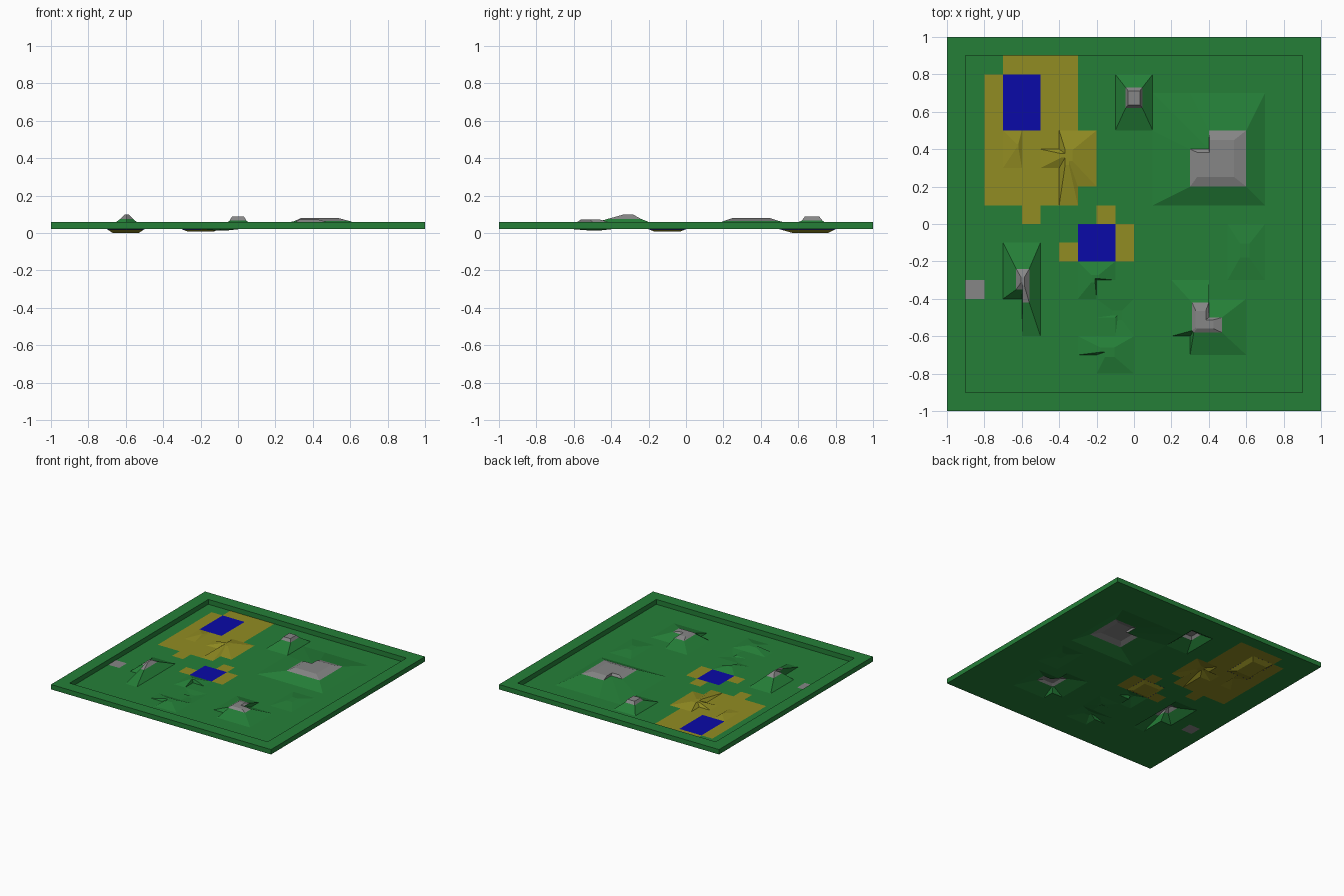
import bpy, bmesh

if "Cube" in bpy.data.objects:
    bpy.data.objects.remove(bpy.data.objects["Cube"])

FLOOR = 0.02


def material(name, rgb):
    m = bpy.data.materials.new(name)
    m.diffuse_color = (*rgb, 1)
    m.use_nodes = True
    m.node_tree.nodes["Principled BSDF"].inputs["Base Color"].default_value = m.diffuse_color
    return m


GRASS = material("grass green", (0.018, 0.212, 0.039))
SAND = material("sand yellow", (0.285, 0.262, 0.016))
WATER = material("water blue", (0.003, 0.003, 0.39))
ROCK = material("rock grey", (0.24, 0.24, 0.24))


def finish(name, bm, mats, fix=True):
    if fix:
        bmesh.ops.recalc_face_normals(bm, faces=bm.faces)
    me = bpy.data.meshes.new(name)
    bm.to_mesh(me)
    bm.free()
    for m in mats:
        me.materials.append(m)
    ob = bpy.data.objects.new(name, me)
    bpy.context.collection.objects.link(ob)


def rect(x0, x1, y0, y1):
    return [(x0, y0), (x1, y0), (x1, y1), (x0, y1)]


def shrink(poly, c, s):
    return [(c[0] + (x - c[0]) * s, c[1] + (y - c[1]) * s) for x, y in poly]


def loft(name, rings, mats, bands=None, cap=True, close=False):
    """Stack of (outline, height) rings; bands gives the material of each step."""
    bm = bmesh.new()
    vs = [[bm.verts.new((x, y, z)) for x, y in p] for p, z in rings]
    if close:
        vs.append(vs[0])
    n = len(vs[0])
    for k in range(len(vs) - 1):
        for i in range(n):
            j = (i + 1) % n
            f = bm.faces.new((vs[k][i], vs[k][j], vs[k + 1][j], vs[k + 1][i]))
            f.material_index = bands[k] if bands else 0
    if cap:
        f = bm.faces.new(vs[-1])
        f.material_index = bands[-1] if bands else 0
    # open mounds point up and out, closed frames are solid
    if close:
        finish(name, bm, mats)
    else:
        if rings[-1][1] < rings[0][1]:
            bmesh.ops.reverse_faces(bm, faces=bm.faces)
        finish(name, bm, mats, False)


def inside(x, y, poly):
    hit = False
    for (x0, y0), (x1, y1) in zip(poly, poly[1:] + poly[:1]):
        if (y0 > y) != (y1 > y) and x < (x1 - x0) * (y - y0) / (y1 - y0) + x0:
            hit = not hit
    return hit


footprints = []


def mound(name, base, centre, scale, z, mat):
    footprints.append(base)
    loft(name, [(base, FLOOR), (shrink(base, centre, scale), z)], [mat])


def peak(name, base, mid, z1, centre, steps):
    """Grassy slope with a rocky top, steps = (scale, height)."""
    footprints.append(base)
    rings = [(base, FLOOR), (mid, z1)] + [(shrink(mid, centre, s), z) for s, z in steps]
    loft(name, rings, [GRASS, ROCK], [0] + [1] * (len(steps) + 1))


# Raised border
o, i = rect(-1, 1, -1, 1), rect(-.9, .9, -.9, .9)
loft("border_wall", [(o, FLOOR), (o, .06), (i, .06), (i, FLOOR)], [GRASS],
     cap=False, close=True)

# Rocky hills
peak("north_hill", rect(-.1, .1, .5, .8), rect(-.045, .045, .62, .73), .066,
     (0, .67), [(.7, .088)])
peak("west_hill",
     [(-.5, -.1), (-.7, -.1), (-.7, -.4), (-.6, -.4), (-.6, -.6), (-.5, -.6)][::-1],
     [(-.56, -.24), (-.63, -.24), (-.63, -.35), (-.595, -.35), (-.595, -.42), (-.56, -.42)][::-1],
     .075, (-.595, -.3), [(.75, .083), (.25, .1)])
peak("east_plateau",
     [(.1, .1), (.7, .1), (.7, .7), (.3, .7), (.1, .7), (.1, .5)],
     [(.3, .2), (.6, .2), (.6, .5), (.4, .5), (.4, .4), (.3, .4)],
     .063, (.41, .35), [(.66, .08)])
peak("south_hill",
     [(.2, -.6), (.3, -.6), (.3, -.7), (.6, -.7), (.6, -.4), (.4, -.4), (.4, -.3), (.2, -.3)],
     [(.31, -.57), (.315, -.575), (.32, -.58), (.47, -.58), (.47, -.5), (.4, -.5), (.4, -.42), (.31, -.42)],
     .06, (.36, -.53), [(.6, .073)])

# Low mounds
mound("east_mound", rect(.5, .7, -.3, 0), (.59, -.14), .25, .035, GRASS)
mound("centre_mound", [(-.3, -.4), (-.2, -.4), (-.2, -.3), (-.1, -.3), (-.1, -.2), (-.3, -.2)],
      (-.21, -.29), .2, .045, GRASS)
mound("south_mound", [(-.3, -.7), (-.2, -.7), (-.2, -.8), (0, -.8), (0, -.6), (-.3, -.6)],
      (-.14, -.68), .25, .043, GRASS)
mound("sand_dune", [(-.4, .1), (-.3, .1), (-.3, .2), (-.2, .2), (-.2, .5), (-.4, .5),
                    (-.4, .4), (-.5, .4), (-.5, .3), (-.4, .3)],
      (-.36, .37), .2, .045, SAND)
mound("small_dune", rect(-.7, -.6, .3, .5), (-.62, .42), .1, .032, SAND)

# Ponds: sandy basins below water sheets, and one grassy hollow
for name, r, r2, z in (("north_pond", (-.7, -.5, .5, .8), (-.67, -.53, .57, .76), .0),
                       ("centre_pond", (-.3, -.1, -.2, 0), (-.27, -.13, -.17, -.03), .008)):
    footprints.append(rect(*r))
    loft(name + "_basin", [(rect(*r), FLOOR), (rect(*r2), z)], [SAND])
    loft(name + "_water", [(rect(*r), FLOOR - .0005), (rect(*r), FLOOR)], [WATER])
hollow = [(-.2, -.5), (-.1, -.5), (-.1, -.6), (0, -.6), (0, -.4), (-.2, -.4)]
footprints.append(hollow)
bm = bmesh.new()
inner = shrink(hollow, (-.085, -.485), .25)
a = [bm.verts.new((x, y, FLOOR)) for x, y in hollow]
b = [bm.verts.new((x, y, .013)) for x, y in inner]
for k in range(6):
    j = (k + 1) % 6
    bm.faces.new((a[k], a[j], b[j], b[k]))
bm.faces.new(b)
finish("grass_hollow", bm, [GRASS], False)

# Floor tiles, coloured by zone and left open below mounds and ponds
sand_zones = [rect(*r) for r in ((-.7, -.3, .8, .9), (-.8, -.3, .5, .8), (-.8, -.2, .2, .5),
                                 (-.8, -.3, .1, .2), (-.6, -.5, 0, .1), (-.2, -.1, 0, .1),
                                 (-.1, 0, -.2, 0), (-.4, -.3, -.2, -.1))]
rock_zone = rect(-.9, -.8, -.4, -.3)
bm = bmesh.new()
grid = [[bm.verts.new((-.9 + .1 * c, -.9 + .1 * r, FLOOR)) for c in range(19)] for r in range(19)]
for r in range(18):
    for c in range(18):
        x, y = -.85 + .1 * c, -.85 + .1 * r
        if any(inside(x, y, p) for p in footprints):
            continue
        f = bm.faces.new((grid[r][c], grid[r][c + 1], grid[r + 1][c + 1], grid[r + 1][c]))
        if any(inside(x, y, p) for p in sand_zones):
            f.material_index = 1
        elif inside(x, y, rock_zone):
            f.material_index = 2
bmesh.ops.delete(bm, geom=[v for v in bm.verts if not v.link_faces], context='VERTS')
finish("floor_tiles", bm, [GRASS, SAND, ROCK], False)
